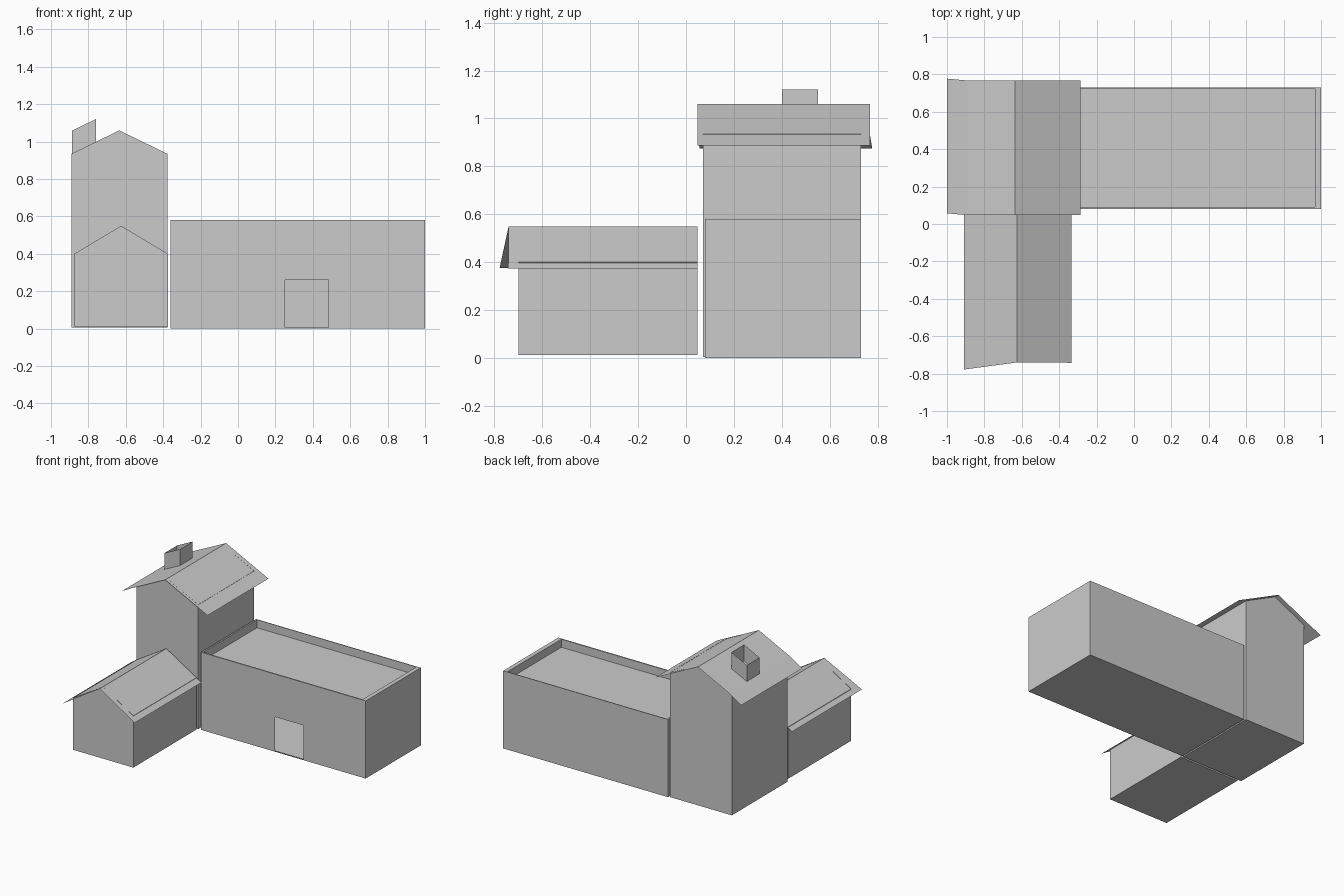
import bpy, bmesh

if "Cube" in bpy.data.objects:
    bpy.data.objects.remove(bpy.data.objects["Cube"])


def make(name, verts, faces):
    """Flat-shaded mesh with consistent normals."""
    me = bpy.data.meshes.new(name)
    me.from_pydata(verts, [], faces)
    bm = bmesh.new()
    bm.from_mesh(me)
    bmesh.ops.remove_doubles(bm, verts=bm.verts, dist=0.0005)
    bmesh.ops.recalc_face_normals(bm, faces=bm.faces)
    bm.to_mesh(me)
    bm.free()
    ob = bpy.data.objects.new(name, me)
    bpy.context.collection.objects.link(ob)
    return ob


def rect(x0, x1, y0, y1, z):
    return [(x0, y0, z), (x1, y0, z), (x1, y1, z), (x0, y1, z)]


def gable_walls(name, x0, x1, y0, y1, z0, eave, ridge_x, ridge_z):
    """Gabled shell: floor, side walls and gable ends, open under the roof."""
    prof = [(x0, eave), (x0, z0), (x1, z0), (x1, eave), (ridge_x, ridge_z)]
    verts = [(x, y, z) for y in (y0, y1) for x, z in prof]
    faces = [(0, 1, 2, 3, 4), (9, 8, 7, 6, 5)]
    faces += [(i, i + 5, i + 6, i + 1) for i in range(3)]
    return make(name, verts, faces)


def roof_sheet(name, stations):
    """Thin sheet lofted across x; each station is x, z, y front, y back."""
    verts = []
    for x, z, ya, yb in stations:
        verts += [(x, ya, z), (x, yb, z)]
    faces = [(2 * i, 2 * i + 2, 2 * i + 3, 2 * i + 1)
             for i in range(len(stations) - 1)]
    ob = make(name, verts, faces)
    if ob.data.polygons[0].normal.z < 0:
        ob.data.flip_normals()
    return ob


# tower
gable_walls("tower_walls", -0.89, -0.378, 0.07, 0.73, 0.005, 0.935, -0.635, 1.06)
roof_sheet("tower_roof", [(-1.0, 0.875, 0.057, 0.777), (-0.89, 0.935, 0.047, 0.767),
                          (-0.635, 1.06, 0.047, 0.767), (-0.285, 0.888, 0.047, 0.767)])

# low front wing
gable_walls("wing_walls", -0.875, -0.375, -0.70, 0.047, 0.012, 0.40, -0.625, 0.55)
roof_sheet("wing_roof", [(-0.91, 0.375, -0.778, 0.047), (-0.625, 0.55, -0.74, 0.047),
                         (-0.335, 0.373, -0.742, 0.047)])

# open chimney, top parallel to the roof slope
cx0, cx1, cy0, cy1 = -0.888, -0.76, 0.40, 0.55
base = [(x, y, 0.935 + (x + 0.89) * 0.49) for x, y, _ in rect(cx0, cx1, cy0, cy1, 0)]
top = [(x, y, z + 0.122) for x, y, z in base]
make("chimney", base + top, [(i, (i + 1) % 4, (i + 1) % 4 + 4, i + 4) for i in range(4)])

# main hall: floor, walls, parapet rim and sunken flat roof
X0, X1, Y0, Y1, H = -0.362, 1.0, 0.08, 0.73, 0.58
rings = (rect(X0, X1, Y0, Y1, 0) + rect(X0, X1, Y0, Y1, H)
         + rect(-0.35, 0.968, 0.09, 0.724, H) + rect(-0.35, 0.968, 0.09, 0.724, 0.52))
faces = [(3, 2, 1, 0), (12, 13, 14, 15)]
for r in range(3):
    for i in range(4):
        if (r, i) != (0, 0):        # front wall is built with its doorway
            j = (i + 1) % 4
            faces.append((4 * r + i, 4 * r + j, 4 * r + 4 + j, 4 * r + 4 + i))
# front wall around the doorway
xs, zs = (X0, 0.25, 0.485, X1), (0, 0.007, 0.26, H)
n = len(rings)
rings += [(x, Y0, z) for z in zs for x in xs]
for r in range(3):
    for c in range(3):
        if (r, c) != (1, 1):
            a = n + 4 * r + c
            faces.append((a, a + 1, a + 5, a + 4))
make("main_hall", rings, faces)
